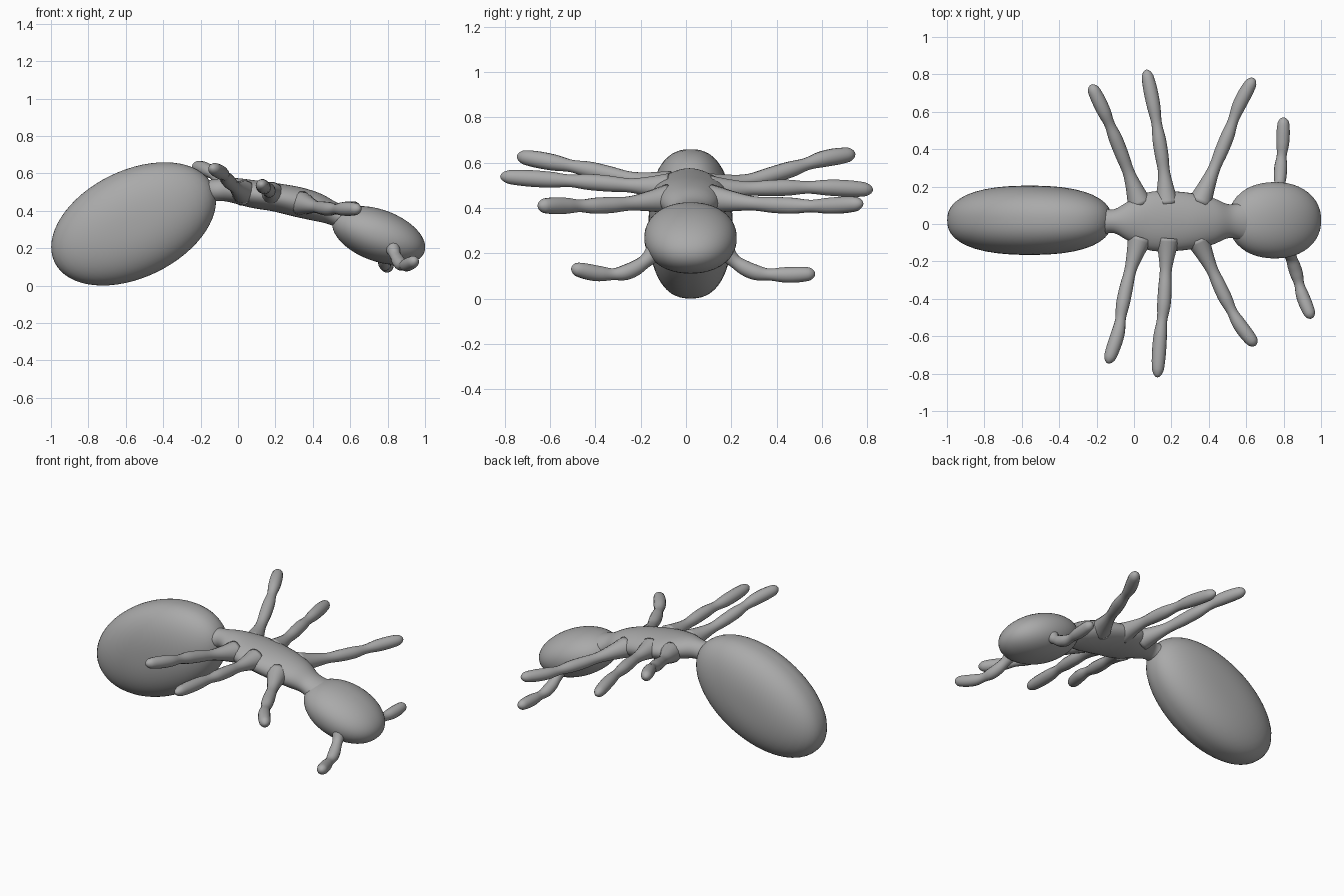
import bpy, bmesh, math
from mathutils import Vector, Matrix

if "Cube" in bpy.data.objects:
    bpy.data.objects.remove(bpy.data.objects["Cube"])

grey = bpy.data.materials.new("matte grey")
grey.diffuse_color = (0.4, 0.4, 0.4, 1)
grey.use_nodes = True
grey.node_tree.nodes["Principled BSDF"].inputs["Base Color"].default_value = grey.diffuse_color


def finish(bm, name):
    bmesh.ops.recalc_face_normals(bm, faces=bm.faces)
    for f in bm.faces:
        f.smooth = True
    mesh = bpy.data.meshes.new(name)
    bm.to_mesh(mesh)
    bm.free()
    mesh.materials.append(grey)
    obj = bpy.data.objects.new(name, mesh)
    bpy.context.collection.objects.link(obj)
    return obj


def spline(knots, u):
    """Smooth curve through equally spaced knots, u from 0 to 1."""
    n = len(knots) - 1
    i = min(int(u * n), n - 1)
    t = u * n - i
    b, c = Vector(knots[i]), Vector(knots[i + 1])
    a = Vector(knots[i - 1]) if i > 0 else 2 * b - c
    d = Vector(knots[i + 2]) if i + 2 <= n else 2 * c - b
    return 0.5 * (2 * b + (c - a) * t + (2 * a - 5 * b + 4 * c - d) * t * t
                  + (3 * b - a - 3 * c + d) * t ** 3)


def loft(name, rings, sides):
    """Skin a list of (centre, half width, half height) along its path."""
    bm = bmesh.new()
    loops = []
    for i, (p, rw, rh) in enumerate(rings):
        tan = (rings[min(i + 1, len(rings) - 1)][0] - rings[max(i - 1, 0)][0]).normalized()
        side = tan.cross(Vector((0, 0, 1))).normalized()
        up = side.cross(tan)
        loops.append([bm.verts.new(p + side * rw * math.cos(a) + up * rh * math.sin(a))
                      for a in (math.tau * k / sides for k in range(sides))])
    for l0, l1 in zip(loops, loops[1:]):
        for k in range(sides):
            m = (k + 1) % sides
            bm.faces.new((l0[k], l0[m], l1[m], l1[k]))
    bm.faces.new(loops[0])
    bm.faces.new(loops[-1])
    return finish(bm, name)


def rounded_body(name, centre, radii, tilt, power):
    """Ellipsoid flattened at its sides, tilted in the xz plane."""
    bm = bmesh.new()
    bmesh.ops.create_uvsphere(bm, u_segments=48, v_segments=32, radius=1)
    turn = Matrix.Rotation(-math.radians(tilt), 3, 'Y')
    for v in bm.verts:
        r = math.hypot(v.co.x, v.co.z)
        p = v.co / (r ** power + abs(v.co.y) ** power) ** (1 / power)
        v.co = turn @ Vector([a * b for a, b in zip(p, radii)]) + Vector(centre)
    return finish(bm, name)


# Lumpy limb from root to tip: half width, half height
LIMB = [(r, r) for r in (.065, .045, .032, .036, .036, .028, .036, .037, .029)]


def limb(name, path, scale=1.0):
    rings = []
    for u in [i / 40 for i in range(39)] + [.965, .98, .99, .997, 1]:
        w, h = spline(LIMB, u) * scale
        if u > .94:
            taper = math.sqrt(max(1 - ((u - .94) / .06) ** 2, .0004))
            w, h = w * taper, h * taper
        rings.append((spline(path, u), w, h))
    return loft(name, rings, 14)


# Abdomen and head
rounded_body("abdomen", (-.558, .02, .33), (.47, .185, .286), 26, 2.4)
rounded_body("head", (.752, .02, .268), (.26, .204, .138), -20, 2.15)

# Thorax: x, z, half width, half height
THORAX = [(-.22, .49, .10, .07), (-.12, .51, .062, .058), (-.03, .51, .105, .066),
          (.08, .49, .155, .074), (.20, .472, .16, .076), (.32, .447, .148, .08),
          (.42, .42, .125, .075), (.51, .385, .09, .062), (.60, .35, .11, .07)]
rings = []
for i in range(49):
    x, z, w, h = spline(THORAX, i / 48)
    rings.append((Vector((x, .015, z)), w, h))
loft("thorax", rings, 32)

# Six legs, each with its own pose
LEGS = {
    "back_leg_left": [(.03, .11, .49), (-.03, .28, .52), (-.10, .46, .57), (-.16, .60, .615), (-.23, .745, .64)],
    "back_leg_right": [(.03, -.08, .50), (-.02, -.25, .53), (-.06, -.43, .57), (-.085, -.58, .60), (-.14, -.745, .63)],
    "middle_leg_left": [(.175, .11, .48), (.16, .28, .485), (.135, .45, .49), (.105, .63, .49), (.065, .825, .48)],
    "middle_leg_right": [(.18, -.08, .49), (.17, -.25, .50), (.16, -.43, .515), (.14, -.60, .525), (.125, -.82, .54)],
    "front_leg_left": [(.35, .11, .44), (.43, .30, .42), (.50, .47, .41), (.56, .63, .41), (.64, .78, .42)],
    "front_leg_right": [(.34, -.08, .44), (.42, -.25, .42), (.49, -.40, .41), (.56, -.53, .41), (.65, -.65, .41)],
}
for name, path in LEGS.items():
    limb(name, path)

# Bent antennae under the head
limb("antenna_left", [(.78, .14, .25), (.78, .215, .165), (.785, .31, .115),
                      (.795, .43, .105), (.80, .57, .11)], .95)
limb("antenna_right", [(.81, -.10, .25), (.84, -.18, .165), (.87, -.27, .115),
                       (.90, -.38, .11), (.95, -.505, .135)], .95)
